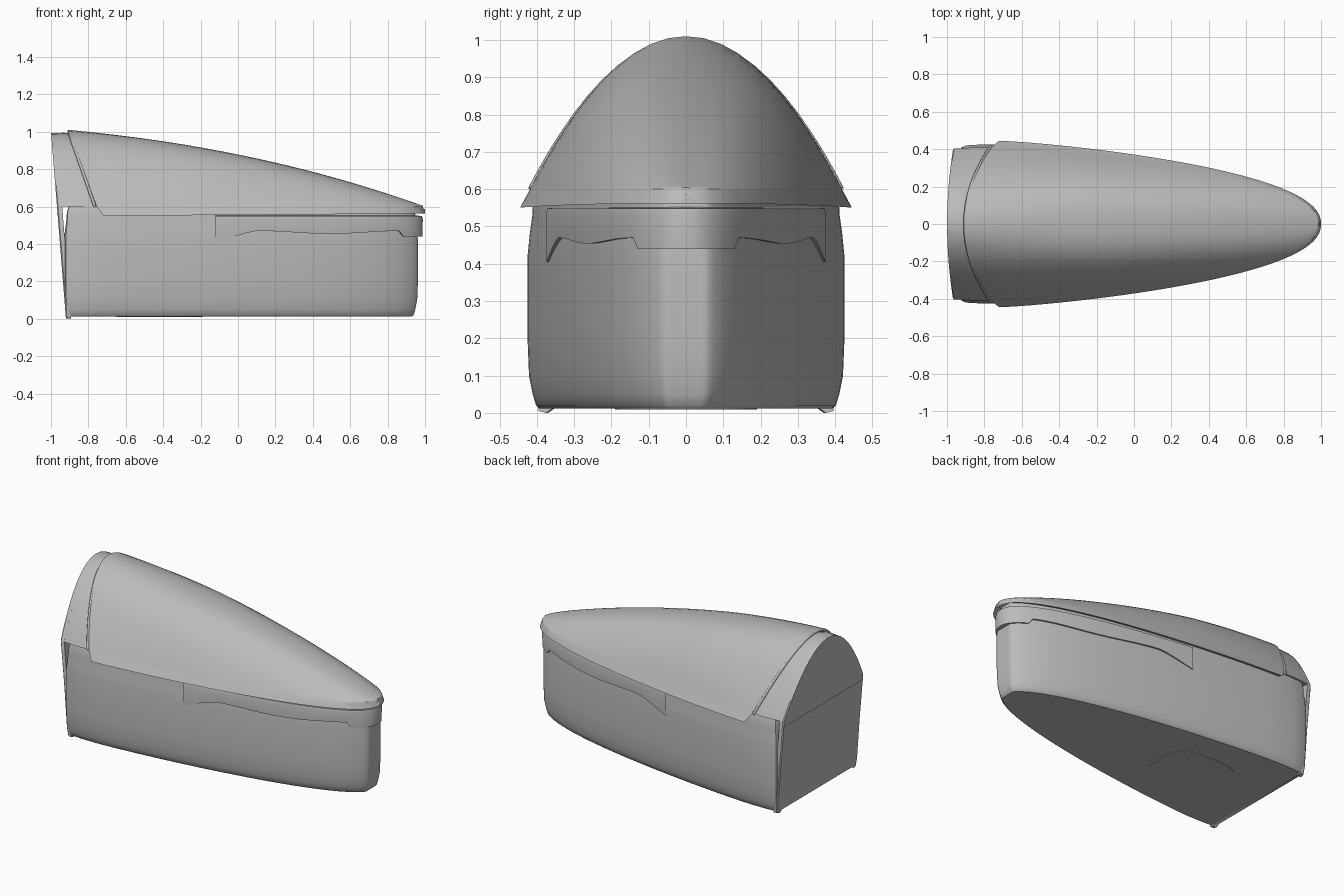
import bpy, bmesh, math
from mathutils import Vector

if "Cube" in bpy.data.objects:
    bpy.data.objects.remove(bpy.data.objects["Cube"])

grey = bpy.data.materials.new("warm_grey")
grey.use_nodes = True
grey.diffuse_color = (0.5, 0.5, 0.5, 1)
grey.node_tree.nodes["Principled BSDF"].inputs["Base Color"].default_value = (0.5, 0.5, 0.5, 1)


def half_width(x):
    t = max(0, min(1, (x + 0.72) / 1.72))
    return 0.445 * (1 - t ** 1.27) ** 0.45


def ridge(x):
    t = max(0, min(1, (x + 0.91) / 1.91))
    return 0.6 + 0.41 * (1 - 0.45 * t - 0.55 * t ** 2.2)


def finish(name, bm, angle=35):
    bmesh.ops.remove_doubles(bm, verts=bm.verts, dist=0.0003)
    bmesh.ops.recalc_face_normals(bm, faces=bm.faces)
    mesh = bpy.data.meshes.new(name)
    bm.to_mesh(mesh)
    bm.free()
    mesh.materials.append(grey)
    ob = bpy.data.objects.new(name, mesh)
    bpy.context.collection.objects.link(ob)
    bpy.ops.object.select_all(action='DESELECT')
    ob.select_set(True)
    bpy.context.view_layer.objects.active = ob
    bpy.ops.object.shade_smooth_by_angle(angle=math.radians(angle))


def loft(name, rings, closed=True, caps=True, angle=35):
    """Skin a list of equally long point rings."""
    bm = bmesh.new()
    rows = [[bm.verts.new(p) for p in ring] for ring in rings]
    n = len(rows[0])
    for a, b in zip(rows, rows[1:]):
        for i in range(n if closed else n - 1):
            j = (i + 1) % n
            bm.faces.new((a[i], a[j], b[j], b[i]))
    if caps:
        bm.faces.new(rows[0])
        bm.faces.new(rows[-1])
    finish(name, bm, angle)


# Plan outline: blunt nose, long curved sides, small rounded back corners
N = 44
half = []
for i in range(N + 1):
    x = 1 - 1.72 * (1 - math.cos(i / N * math.pi / 2))
    half.append(Vector((x, half_width(x))))
half += [Vector(p) for p in ((-0.82, 0.445), (-0.9, 0.44), (-0.935, 0.425), (-0.95, 0.39))]
outline = half + [Vector((p.x, -p.y)) for p in reversed(half[1:])]


def inset(points, d):
    out = []
    n = len(points)
    for i, p in enumerate(points):
        t = (points[(i + 1) % n] - points[i - 1]).normalized()
        out.append(p + Vector((-t.y, t.x)) * d)
    return out


# Lower case, with a flattened nose
levels = ((0.012, 0.052), (0.02, 0.043), (0.05, 0.034), (0.1, 0.024), (0.2, 0.02),
          (0.42, 0.02), (0.48, 0.026), (0.53, 0.033), (0.57, 0.035), (0.6, 0.045))
loft("lower_case", [[(min(p.x, 0.982 - d), p.y, z) for p in inset(outline, d)] for z, d in levels])


# Overhanging band round the nose, with an uneven lower edge
def band_low(x):
    if x > 0.87:
        return 0.44
    if x < 0.1:
        return 0.47 - 0.065 * (min(1, (0.1 - x) / 0.21)) ** 1.3
    return 0.462 + 0.008 * math.cos((x - 0.1) * 8)


def band_ring(d, top):
    pts = [p for p, q in zip(inset(outline, d), outline) if q.x > -0.14]
    start = next(i for i in range(len(pts)) if pts[i].y < -0.001)
    pts = pts[start:] + pts[:start]
    return [(p.x, p.y, top if top else band_low(p.x)) for p in pts]


loft("nose_band", [band_ring(0.04, 0), band_ring(0.014, 0), band_ring(0.012, 0.53),
                   band_ring(0.016, 0.548), band_ring(0.042, 0.552)], closed=False, caps=False)


# Domed lid: arch fuller towards the nose, slanted rear edge, flared skirt
def arch(x_top, x_base, w, top, power=2.0, base=0.6, steps=28):
    pts = []
    for i in range(steps + 1):
        f = -math.sin((i / steps - 0.5) * math.pi)
        h = 1 - abs(f) ** power
        pts.append((x_base + (x_top - x_base) * h, w * f, base + (top - base) * h))
    return pts


def lid_section(u):
    xt, xb = -0.91 + 1.898 * u, -0.755 + 1.743 * u
    rim_x = -0.72 + 1.72 * u
    w = half_width(rim_x)
    core = arch(xt, xb, w * 0.94, ridge(xt), 2 + 0.6 * min(1, 3 * u))
    low = 0.55 + 0.012 * u
    under = max(0, w - 0.06)
    left = [(rim_x, under, low + 0.025), (rim_x, w, low)]
    right = [(x, -y, z) for x, y, z in reversed(left)]
    return left + core + right


stations = [math.sin(i / 48 * math.pi / 2) for i in range(49)]
loft("domed_lid", [lid_section(u) for u in stations], closed=False, caps=False, angle=25)

# Rear hood joining the lid to the back panel
loft("rear_hood", [arch(-0.975, -0.95, 0.402, 0.992), arch(-0.93, -0.85, 0.41, 0.995),
                   arch(-0.88, -0.72, 0.406, 0.985)])


# Slanted arched back panel with two small feet at its lower corners
def panel_ring(offset, grow):
    pts = [(0.355, 0.014), (0.375, 0), (0.395, 0.005), (0.403, 0.06), (0.4, 0.3)]
    prof = pts + [(y, z) for _, y, z in arch(0, 0, 0.403, 0.992)]
    prof += [(-y, z) for y, z in reversed(pts)]
    return [(-0.92 - 0.08 * z + offset, y * grow, z) for y, z in prof]


loft("back_panel", [panel_ring(0, 0.985), panel_ring(0.006, 1), panel_ring(0.028, 1)])

# Fine seam across the back panel
loft("panel_seam", [[(x, y, z) for x, z in ((-0.967, 0.56), (-0.955, 0.56), (-0.955, 0.566), (-0.967, 0.566))]
                    for y in (-0.395, 0.395)])


# Piping along the rear edge of the lid
def tube(name, points, radius):
    cu = bpy.data.curves.new(name, 'CURVE')
    cu.dimensions = '3D'
    cu.bevel_depth = radius
    cu.bevel_resolution = 2
    sp = cu.splines.new('POLY')
    sp.points.add(len(points) - 1)
    for p, co in zip(sp.points, points):
        p.co = (*co, 1)
    cu.materials.append(grey)
    ob = bpy.data.objects.new(name, cu)
    bpy.context.collection.objects.link(ob)


tube("lid_piping", arch(-0.905, -0.765, 0.416, 1.0), 0.008)

# Rounded patch on the underside
patch = []
for i in range(32):
    a = i / 32 * math.tau
    c, s = math.cos(a), math.sin(a)
    patch.append((-0.42 + 0.23 * math.copysign(abs(c) ** 0.6, c),
                  0.19 * math.copysign(abs(s) ** 0.6, s)))
loft("base_patch", [[(x, y, z) for x, y in patch] for z in (0.009, 0.014)])
